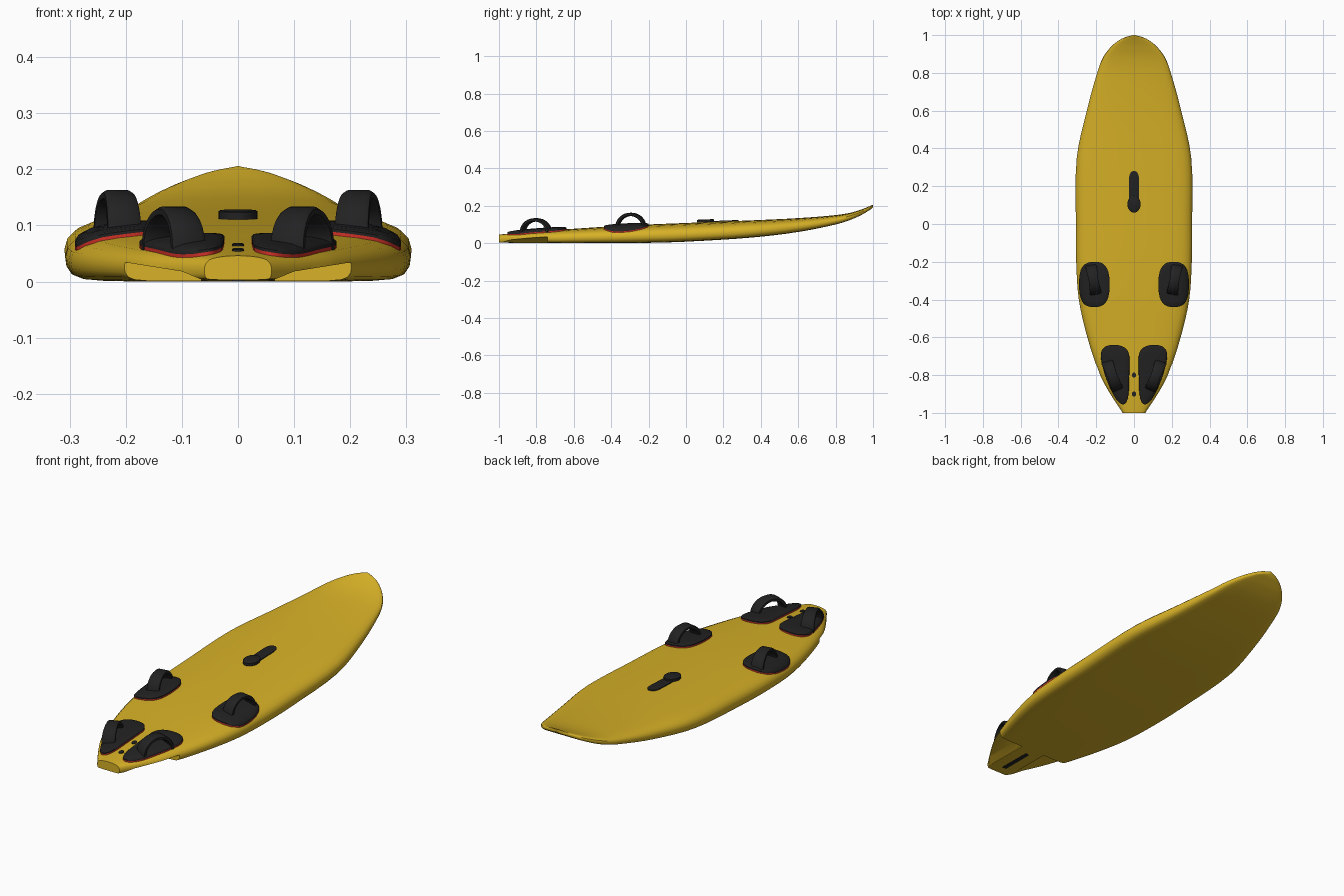
import bpy, bmesh, math
from mathutils import Vector

if "Cube" in bpy.data.objects:
    bpy.data.objects.remove(bpy.data.objects["Cube"])


def material(name, rgb):
    m = bpy.data.materials.new(name)
    m.diffuse_color = (*rgb, 1)
    m.use_nodes = True
    m.node_tree.nodes["Principled BSDF"].inputs["Base Color"].default_value = m.diffuse_color
    return m


YELLOW = material("board yellow", (0.68, 0.44, 0.02))
BLACK = material("rubber black", (0.016, 0.016, 0.016))
RED = material("pad red", (0.62, 0.03, 0.02))

# y, half width, bottom height, deck height
STATIONS = [
    (-1.0, 0.06, 0.003, 0.046), (-0.9, 0.125, 0.002, 0.055),
    (-0.8, 0.18, 0.001, 0.064), (-0.6, 0.247, 0.0, 0.077),
    (-0.4, 0.292, 0.0, 0.09), (-0.2, 0.306, 0.002, 0.1),
    (0.0, 0.308, 0.008, 0.108), (0.35, 0.303, 0.03, 0.122),
    (0.6, 0.25, 0.06, 0.134), (0.8, 0.195, 0.1, 0.15),
    (0.88, 0.165, 0.125, 0.163), (0.94, 0.12, 0.152, 0.181),
    (0.975, 0.075, 0.173, 0.195), (0.99, 0.043, 0.183, 0.202),
    (1.0, 0.004, 0.193, 0.206)]
# right half of the cross-section: width fraction, height fraction
DECK = [(0, 1), (0.2, 0.995), (0.4, 0.975), (0.6, 0.935), (0.75, 0.885), (0.86, 0.82),
        (0.94, 0.71), (0.985, 0.57), (1, 0.4)]
BELLY = [(0.993, 0.24), (0.965, 0.11), (0.91, 0.04), (0.8, 0.01), (0.5, 0), (0, 0)]


def station(y):
    """Smoothly interpolated half width, bottom and deck height."""
    S = STATIONS
    i = 0
    while i < len(S) - 2 and y > S[i + 1][0]:
        i += 1
    h = S[i + 1][0] - S[i][0]
    t = (y - S[i][0]) / h

    def slope(j, k):
        a, b = max(j - 1, 0), min(j + 1, len(S) - 1)
        return (S[b][k] - S[a][k]) / (S[b][0] - S[a][0])
    return [(2*t**3 - 3*t*t + 1) * S[i][k] + (t**3 - 2*t*t + t) * h * slope(i, k)
            + (3*t*t - 2*t**3) * S[i + 1][k] + (t**3 - t*t) * h * slope(i + 1, k)
            for k in (1, 2, 3)]


def deck_z(x, y):
    w, low, high = station(y)
    u = min(abs(x) / w, 1)
    for (u0, v0), (u1, v1) in zip(DECK, DECK[1:]):
        if u <= u1:
            return low + (high - low) * (v0 + (v1 - v0) * (u - u0) / (u1 - u0))


def finish(name, bm, mat, angle=40):
    bmesh.ops.recalc_face_normals(bm, faces=bm.faces)
    me = bpy.data.meshes.new(name)
    bm.to_mesh(me)
    bm.free()
    ob = bpy.data.objects.new(name, me)
    bpy.context.collection.objects.link(ob)
    me.materials.append(mat)
    smooth(ob, angle)
    return ob


def smooth(ob, angle):
    bpy.ops.object.select_all(action='DESELECT')
    ob.select_set(True)
    bpy.context.view_layer.objects.active = ob
    bpy.ops.object.shade_smooth_by_angle(angle=math.radians(angle))


def loft(name, rings, mat, angle=40):
    """Skin closed rings and cap both ends."""
    bm = bmesh.new()
    vs = [[bm.verts.new(p) for p in r] for r in rings]
    n = len(vs[0])
    for a, b in zip(vs, vs[1:]):
        for i in range(n):
            bm.faces.new((a[i], a[(i + 1) % n], b[(i + 1) % n], b[i]))
    bm.faces.new(vs[0])
    bm.faces.new(vs[-1])
    return finish(name, bm, mat, angle)


# Board hull
half = DECK + BELLY
section = half + [(-u, v) for u, v in half[-2:0:-1]]
ys = []
for a, b in zip(STATIONS, STATIONS[1:]):
    ys += [a[0] + (b[0] - a[0]) * k / 4 for k in range(4)]
ys.append(1.0)
rings = []
for y in ys:
    w, low, high = station(y)
    rings.append([(u * w, y, low + v * (high - low)) for u, v in section])
board = loft("board", rings, YELLOW)

# Stepped recesses under both sides of the tail
for s in (-1, 1):
    prof = [(0.064, -0.05), (0.066, 0.004), (0.1, 0.018), (0.2, 0.034), (0.4, 0.036), (0.4, -0.05)]
    cutter = loft("tail_cutter", [[(s * x, y, z) for x, z in prof] for y in (-1.1, -0.74)], YELLOW)
    cutter.hide_render = True
    mod = board.modifiers.new("recess", 'BOOLEAN')
    mod.operation = 'DIFFERENCE'
    mod.solver = 'EXACT'
    mod.object = cutter
    bpy.context.view_layer.objects.active = board
    bpy.ops.object.modifier_apply(modifier=mod.name)
    bpy.data.objects.remove(cutter)
smooth(board, 35)


def rounded(points, steps=2):
    """Corner-cutting of a closed outline."""
    for _ in range(steps):
        out = []
        for i, p in enumerate(points):
            q = points[(i + 1) % len(points)]
            out += [p.lerp(q, 0.25), p.lerp(q, 0.75)]
        points = out
    return points


def deck_layer(name, outline, layers, mat):
    """Stack of scaled outlines, each lying at an offset above the deck."""
    c = sum(outline, Vector((0, 0))) / len(outline)
    rings = []
    for scale, off in layers:
        ring = [c + (p - c) * scale for p in outline]
        rings.append([(p.x, p.y, deck_z(p.x, p.y) + off) for p in ring])
    return loft(name, rings, mat, 50)


def strap(name, cx, cy, turn, length, height, width):
    """Arched foot strap whose feet sit on the deck."""
    base = deck_z(cx, cy)
    along = Vector((math.sin(turn), math.cos(turn), 0))
    side = Vector((math.cos(turn), -math.sin(turn), 0))
    rings = []
    for i in range(21):
        a = math.pi * (i / 20 * 1.1 - 0.05)
        wide = width * (0.42 + 0.08 * abs(math.cos(a)))
        radial = along * math.cos(a) + Vector((0, 0, math.sin(a)))
        mid = Vector((cx, cy, base)) + along * math.cos(a) * (length / 2 - 0.008) \
            + Vector((0, 0, math.sin(a) * (height - 0.008)))
        rings.append([mid + side * wide * u + radial * 0.009 * r for u, r in
                      ((-1, -0.6), (-0.8, -1), (0.8, -1), (1, -0.6),
                       (1, 0.5), (0.75, 1), (-0.75, 1), (-1, 0.5))])
    loft(name, rings, BLACK, 50)


# Foot pads with red bases, and straps
rear = [(0.19, -0.64), (0.025, -0.64), (0.024, -0.78), (0.03, -0.955), (0.085, -0.955), (0.155, -0.81)]
front = [(0.21 + 0.081 * math.copysign(abs(math.cos(a)) ** 0.75, math.cos(a)),
          -0.32 + 0.12 * math.copysign(abs(math.sin(a)) ** 0.75, math.sin(a)))
         for a in [math.tau * (i + 0.5) / 32 for i in range(32)]]
for s, tag in ((-1, "left"), (1, "right")):
    for kind, pts, steps in (("rear", rear, 3), ("front", front, 0)):
        outline = rounded([Vector((s * x, y)) for x, y in pts], steps)
        deck_layer(f"{kind}_pad_base_{tag}", outline, [(0.3, -0.003), (1, -0.003), (1, 0.006), (0.3, 0.006)], RED)
        deck_layer(f"{kind}_pad_{tag}", outline,
                   [(0.3, 0.004), (1, 0.005), (1, 0.011), (0.95, 0.014), (0.75, 0.016), (0.4, 0.017), (0.1, 0.017)],
                   BLACK)
    strap(f"rear_strap_{tag}", s * 0.115, -0.803, s * 0.36, 0.165, 0.074, 0.062)
    strap(f"front_strap_{tag}", s * 0.215, -0.295, s * 0.17, 0.16, 0.076, 0.06)


def disc(cx, cy, rx, ry, n=24):
    return [Vector((cx + rx * math.cos(math.tau * i / n), cy + ry * math.sin(math.tau * i / n))) for i in range(n)]


# Mast track with its round foot, and tail plugs
track = rounded([Vector(p) for p in ((-0.025, 0.08), (0.025, 0.08), (0.027, 0.18), (0.027, 0.28), (-0.027, 0.28), (-0.027, 0.18))])
deck_layer("mast_track", track, [(1, -0.004), (1, 0.004), (0.9, 0.005)], BLACK)
deck_layer("mast_foot", disc(0, 0.105, 0.035, 0.045), [(1, -0.004), (1, 0.013), (0.92, 0.015)], BLACK)
for y in (-0.8, -0.9):
    deck_layer("tail_plug", disc(0, y, 0.011, 0.014, 16), [(1, -0.003), (1, 0.003), (0.8, 0.004)], BLACK)

# Fin slot plate under the tail
loft("fin_slot", [[(x, y, z) for x, z in ((-0.011, 0.0), (0.011, 0.0), (0.011, 0.006), (-0.011, 0.006))]
                  for y in (-0.95, -0.78)], BLACK)
